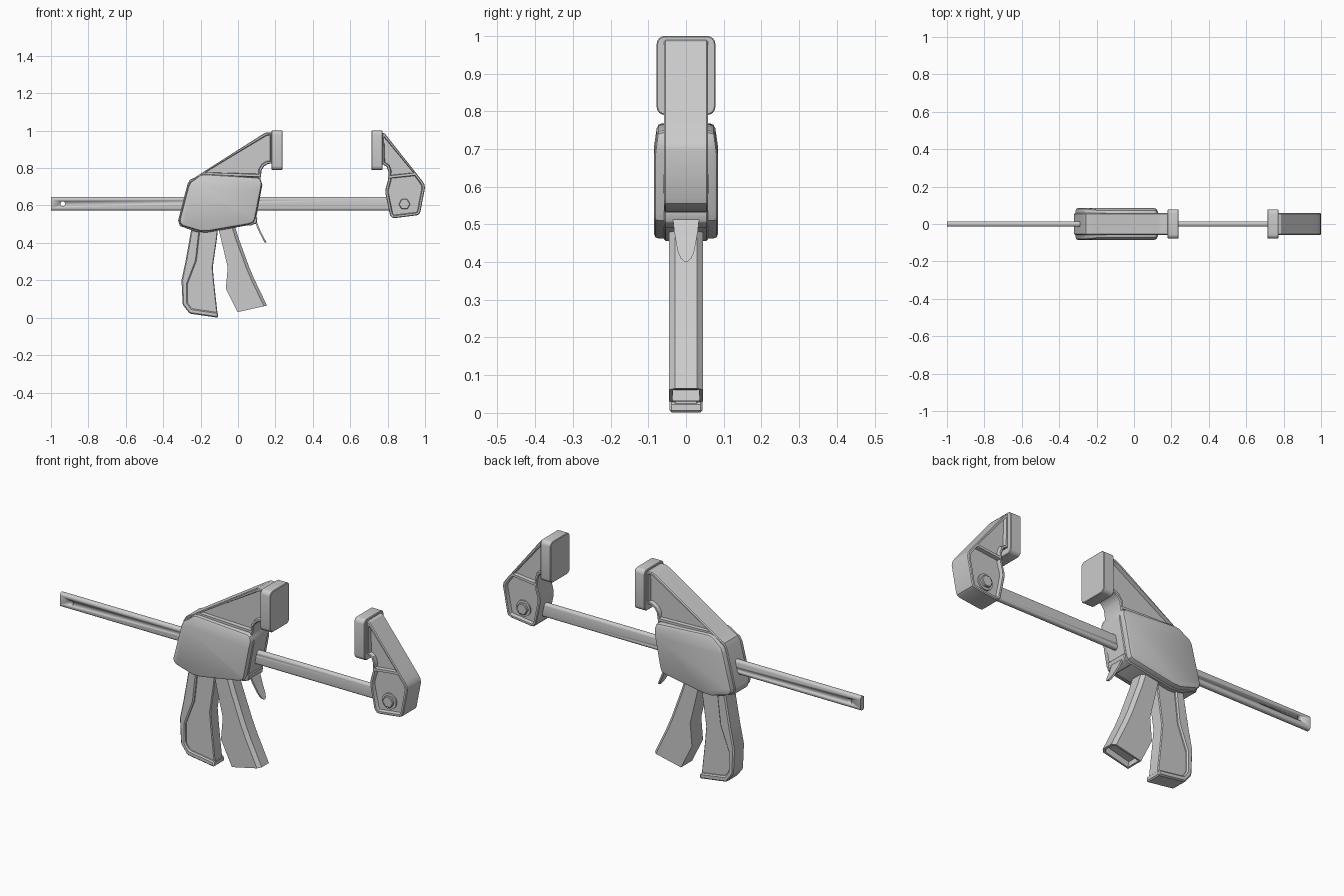
import bpy, bmesh, math
from mathutils import Vector

if "Cube" in bpy.data.objects:
    bpy.data.objects.remove(bpy.data.objects["Cube"])


def finish(name, bm, angle=32):
    bmesh.ops.recalc_face_normals(bm, faces=bm.faces[:])
    me = bpy.data.meshes.new(name)
    bm.to_mesh(me)
    bm.free()
    ob = bpy.data.objects.new(name, me)
    bpy.context.collection.objects.link(ob)
    bpy.ops.object.select_all(action='DESELECT')
    ob.select_set(True)
    bpy.context.view_layer.objects.active = ob
    bpy.ops.object.shade_smooth_by_angle(angle=math.radians(angle))
    return ob


def prism_bm(pts, a, b, axis='y'):
    """Extrude a 2D outline from a to b; outline is xz (axis y) or yz (axis x)."""
    bm = bmesh.new()
    place = (lambda p, d: (p[0], d, p[1])) if axis == 'y' else (lambda p, d: (d, p[0], p[1]))
    lo = [bm.verts.new(place(p, a)) for p in pts]
    hi = [bm.verts.new(place(p, b)) for p in pts]
    bm.faces.new(lo)
    bm.faces.new(hi[::-1])
    n = len(pts)
    for i in range(n):
        bm.faces.new((lo[i], hi[i], hi[(i + 1) % n], lo[(i + 1) % n]))
    bmesh.ops.recalc_face_normals(bm, faces=bm.faces[:])
    return bm


def chamfer(bm, width, seg=1, min_angle=0.6):
    edges = [e for e in bm.edges if len(e.link_faces) == 2 and e.calc_face_angle(0) > min_angle]
    bmesh.ops.bevel(bm, geom=edges, offset=width, offset_type='OFFSET', segments=seg,
                    profile=0.5, affect='EDGES', clamp_overlap=True)


def prism(name, pts, a, b, axis='y', bevel=0.0, seg=1):
    bm = prism_bm(pts, a, b, axis)
    if bevel:
        chamfer(bm, bevel, seg)
    return finish(name, bm)


def rounded_rect(hw, z0, z1, r, steps=4):
    pts = []
    for k, (cy, cz) in enumerate([(hw - r, z1 - r), (r - hw, z1 - r),
                                  (r - hw, z0 + r), (hw - r, z0 + r)]):
        for i in range(steps + 1):
            t = math.pi / 2 * (k + i / steps)
            pts.append((cy + r * math.cos(t), cz + r * math.sin(t)))
    return pts


def circle(cx, cz, r, n):
    return [(cx + r * math.cos(2 * math.pi * i / n), cz + r * math.sin(2 * math.pi * i / n))
            for i in range(n)]


def jaw(name, pts, cut_co, cut_no, hw=0.058):
    """Jaw casting: outline split in two regions, each side pocketed inside a rim."""
    bm = prism_bm(pts, -hw, hw)
    bmesh.ops.bisect_plane(bm, geom=bm.verts[:] + bm.edges[:] + bm.faces[:],
                           plane_co=cut_co, plane_no=cut_no)
    bm.normal_update()
    chamfer_edges = [e for e in bm.edges if len(e.link_faces) == 2 and e.calc_face_angle(0) > 1.2
                     and any(abs(f.normal.y) > 0.9 for f in e.link_faces)]
    bmesh.ops.bevel(bm, geom=chamfer_edges, offset=0.004, segments=1, affect='EDGES',
                    clamp_overlap=True)
    bm.normal_update()
    caps = [f for f in bm.faces if abs(f.normal.y) > 0.99]
    bmesh.ops.inset_individual(bm, faces=caps, thickness=0.009, depth=0)
    bmesh.ops.inset_individual(bm, faces=caps, thickness=0.004, depth=-0.018)
    return finish(name, bm)


# sliding jaw with housing core
jaw("sliding_jaw", [
    (-.23, .75), (-.2, .77), (.13, .98), (.15, .99), (.185, .99), (.185, .825), (.16, .822),
    (.14, .81), (.127, .79), (.12, .74), (.13, .71), (.095, .52), (.06, .495), (-.165, .456),
    (-.22, .458), (-.31, .49), (-.32, .52), (-.27, .715), (-.257, .738)],
    Vector((-.03, 0, .768)), Vector((.06, 0, 1)))

# housing side covers, tapered towards the top
cover = [(-.225, .745), (-.205, .762), (-.18, .768), (.105, .75), (.12, .742), (.127, .72), (.125, .70),
         (.092, .53), (.083, .51), (.06, .5), (-.155, .463), (-.2, .462), (-.295, .49), (-.311, .505),
         (-.312, .525), (-.267, .70), (-.255, .725)]
bm = prism_bm(cover, -.085, .085)
bmesh.ops.bisect_plane(bm, geom=bm.verts[:] + bm.edges[:] + bm.faces[:],
                       plane_co=(0, 0, .69), plane_no=(.06, 0, 1))
for v in bm.verts:
    h = v.co.z + .06 * v.co.x - .69
    if h > 0:
        v.co.y *= 1 - 1.6 * h
bm.normal_update()
rim = [e for e in bm.edges if len(e.link_faces) == 2 and e.calc_face_angle(0) > 1.1]
bmesh.ops.bevel(bm, geom=rim, offset=.013, segments=2, profile=.5, affect='EDGES', clamp_overlap=True)
finish("housing_cover", bm)

# end jaw at the tip of the bar
jaw("end_jaw", [
    (.77, .99), (.785, .985), (.985, .732), (.996, .715), (1.0, .695), (.976, .57), (.97, .555),
    (.955, .547), (.84, .533), (.825, .535), (.812, .55), (.788, .665), (.789, .69), (.803, .74),
    (.804, .78), (.795, .807), (.77, .822)],
    Vector((.87, 0, .762)), Vector((-.13, 0, 1)))

# clamping pads
for name, x0, x1 in (("sliding_pad", .18, .238), ("end_pad", .713, .772)):
    prism(name, rounded_rect(.078, .79, 1.0, .022), x0, x1, 'x', bevel=.003)

# bolt washer and hex head on both sides of the end jaw
for side, s in (("front", -1), ("back", 1)):
    prism("bolt_washer_" + side, circle(.89, .607, .04, 24), s * .03, s * .048)
    prism("bolt_head_" + side, circle(.89, .607, .031, 6), s * .03, s * .06, bevel=.003)

# bar with a stop hole
bar = prism("bar", rounded_rect(.0145, .573, .645, .0125), -1.0, .86, 'x')
cutter = prism("hole_cutter", circle(-.937, .609, .013, 20), -.1, .1)
cutter.hide_render = True
cutter.hide_set(True)
cut = bar.modifiers.new("hole", 'BOOLEAN')
cut.operation = 'DIFFERENCE'
cut.solver = 'EXACT'
cut.object = cutter

# rear handle: thin web with a raised back rim
prism("handle_web", [
    (-.245, .5), (-.275, .305), (-.293, .2), (-.288, .07), (-.255, .03), (-.108, .008),
    (-.128, .19), (-.135, .27), (-.113, .42), (-.105, .5)], -.032, .032, bevel=.004)
prism("handle_rim", [
    (-.245, .5), (-.28, .305), (-.302, .2), (-.296, .07), (-.259, .022), (-.106, .0),
    (-.108, .028), (-.248, .049), (-.27, .08), (-.27, .18), (-.222, .305), (-.2, .5)],
    -.044, .044, bevel=.006)

# trigger with chamfered edges and a hollow end
bm = prism_bm([(-.11, .5), (-.055, .27), (-.065, .155), (-.003, .03), (.155, .065), (.09, .2),
               (.06, .27), (.005, .42), (-.02, .5)], -.045, .045)
front = [e for e in bm.edges if all(v.co.x > -.045 + .21 * (.5 - v.co.z) for v in e.verts)
         and any(abs(f.normal.y) > .9 for f in e.link_faces)
         and any(f.normal.x > .5 for f in e.link_faces)]
bmesh.ops.bevel(bm, geom=front, offset=.016, segments=1, affect='EDGES', clamp_overlap=True)
bm.normal_update()
end = min(bm.faces, key=lambda f: f.normal.z)
bmesh.ops.inset_individual(bm, faces=[end], thickness=.012, depth=0)
bmesh.ops.inset_individual(bm, faces=[end], thickness=.001, depth=-.03)
finish("trigger", bm)

# release lever: curved tapering tongue, and its hinge block
bm = bmesh.new()
rows = [(.085, .54, .036), (.1, .515, .035), (.113, .48, .031), (.127, .45, .026),
        (.14, .425, .021), (.148, .41, .014), (.153, .402, .005)]
prev = None
for x, z, w in rows:
    cur = [bm.verts.new((x + dx, y, z)) for dx, y in ((0, -w), (0, w), (-.01, w), (-.01, -w))]
    if prev:
        for i in range(4):
            bm.faces.new((prev[i], prev[(i + 1) % 4], cur[(i + 1) % 4], cur[i]))
    else:
        bm.faces.new(cur)
    prev = cur
bm.faces.new(prev)
finish("release_lever", bm)
prism("lever_hinge", [(.05, .535), (.104, .535), (.1, .505), (.06, .49)], -.058, .058, bevel=.004)
